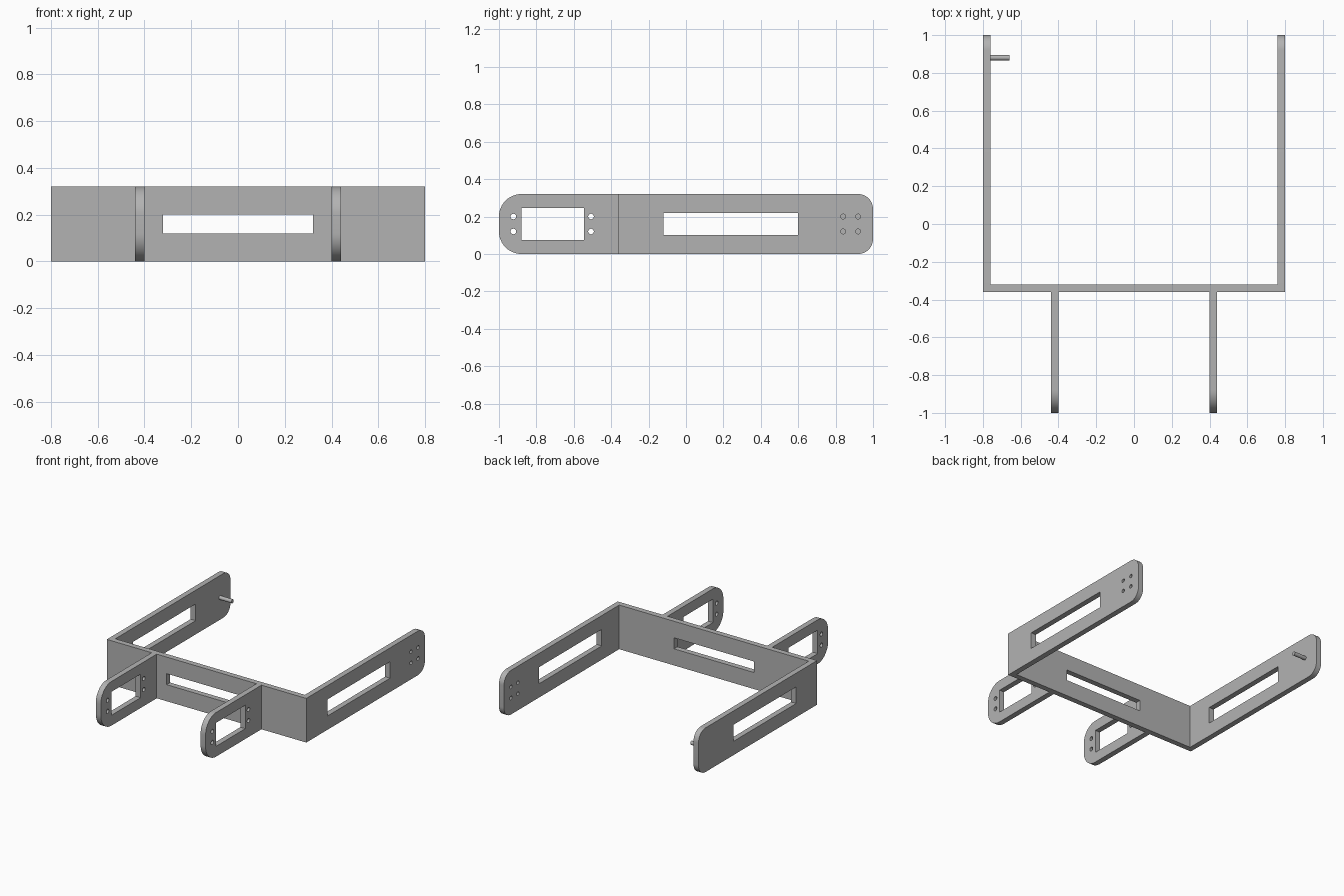
import bpy, bmesh
from math import pi, sin, cos, radians
from mathutils import Matrix, Vector

if "Cube" in bpy.data.objects:
    bpy.data.objects.remove(bpy.data.objects["Cube"])

T = 0.04        # plate thickness
H = 0.32        # plate height
MID = H / 2

grey = bpy.data.materials.new("light_grey")
grey.use_nodes = True
COLOUR = (0.45, 0.45, 0.45, 1)
grey.diffuse_color = COLOUR
grey.node_tree.nodes["Principled BSDF"].inputs["Base Color"].default_value = COLOUR


def arc(u, v, r, start, sweep, n):
    return [(u + r * cos(start + sweep * i / n), v + r * sin(start + sweep * i / n))
            for i in range(n + 1)]


def circle(u, v, r):
    return arc(u, v, r, 0, 2 * pi, 24)[:-1]


def rect(u0, u1, v0, v1):
    return [(u0, v0), (u1, v0), (u1, v1), (u0, v1)]


def rounded_end(root, tip, r):
    """Strip of full height with both corners rounded at the tip."""
    s = 1 if tip > root else -1
    lower = arc(tip - s * r, r, r, -pi / 2, s * pi / 2, 12)
    upper = arc(tip - s * r, H - r, r, 0 if s > 0 else pi, s * pi / 2, 12)
    return [(root, 0)] + lower + upper + [(root, H)]


def finish(name, mesh, matrix):
    """Clean the mesh, place it and shade it."""
    bm = bmesh.new()
    bm.from_mesh(mesh)
    bmesh.ops.remove_doubles(bm, verts=bm.verts, dist=0.0001)
    bm.transform(matrix)
    bmesh.ops.recalc_face_normals(bm, faces=bm.faces)
    bm.to_mesh(mesh)
    bm.free()
    mesh.materials.clear()
    mesh.materials.append(grey)
    mesh.shade_smooth()
    mesh.set_sharp_from_angle(angle=radians(30))
    mesh.name = name
    obj = bpy.data.objects.new(name, mesh)
    bpy.context.collection.objects.link(obj)
    return obj


def plate(name, outlines, matrix):
    """Filled outline with holes, extruded to the plate thickness."""
    curve = bpy.data.curves.new(name + "_profile", 'CURVE')
    curve.dimensions = '2D'
    curve.fill_mode = 'BOTH'
    curve.extrude = T / 2
    for pts in outlines:
        spline = curve.splines.new('POLY')
        spline.points.add(len(pts) - 1)
        for p, (u, v) in zip(spline.points, pts):
            p.co = (u, v, 0, 1)
        spline.use_cyclic_u = True
    temp = bpy.data.objects.new(name + "_profile", curve)
    bpy.context.collection.objects.link(temp)
    bpy.context.view_layer.update()
    mesh = bpy.data.meshes.new_from_object(temp)
    bpy.data.objects.remove(temp)
    bpy.data.curves.remove(curve)
    return finish(name, mesh, matrix)


def side_plane(x):
    """Profile axes to y and z, thickness along x."""
    return Matrix(((0, 0, 1, x), (1, 0, 0, 0), (0, 1, 0, 0), (0, 0, 0, 1)))


def front_plane(y):
    """Profile axes to x and z, thickness along y."""
    return Matrix(((1, 0, 0, 0), (0, 0, -1, y), (0, 1, 0, 0), (0, 0, 0, 1)))


def bolt_holes(ys, r):
    return [circle(y, MID + dz, r) for y in ys for dz in (-0.04, 0.04)]


# Crossbar with a long slot
plate("crossbar", [rect(-0.76, 0.76, 0, H), rect(-0.32, 0.32, 0.12, 0.20)],
      front_plane(-0.34))

# Rear arms: both slotted, bolt holes only on the left one
arm = [rounded_end(-0.36, 1.0, 0.08), rect(-0.12, 0.60, 0.10, 0.22)]
plate("left_arm", arm + bolt_holes((0.84, 0.92), 0.013), side_plane(0.78))
plate("right_arm", arm, side_plane(-0.78))

# Front brackets with a window and bolt holes
bracket = [rounded_end(-0.36, -1.0, 0.12), rect(-0.88, -0.545, 0.075, 0.245)]
bracket += bolt_holes((-0.923, -0.508), 0.015)
for name, x in (("left_bracket", 0.42), ("right_bracket", -0.42)):
    plate(name, bracket, side_plane(x))

# Pivot pin on the inside of the right arm
bm = bmesh.new()
bmesh.ops.create_cone(bm, cap_ends=True, segments=24, radius1=0.014, radius2=0.014, depth=0.10)
pin_mesh = bpy.data.meshes.new("pivot_pin")
bm.to_mesh(pin_mesh)
bm.free()
finish("pivot_pin", pin_mesh,
       Matrix.Translation(Vector((-0.71, 0.88, MID))) @ Matrix.Rotation(pi / 2, 4, 'Y'))
